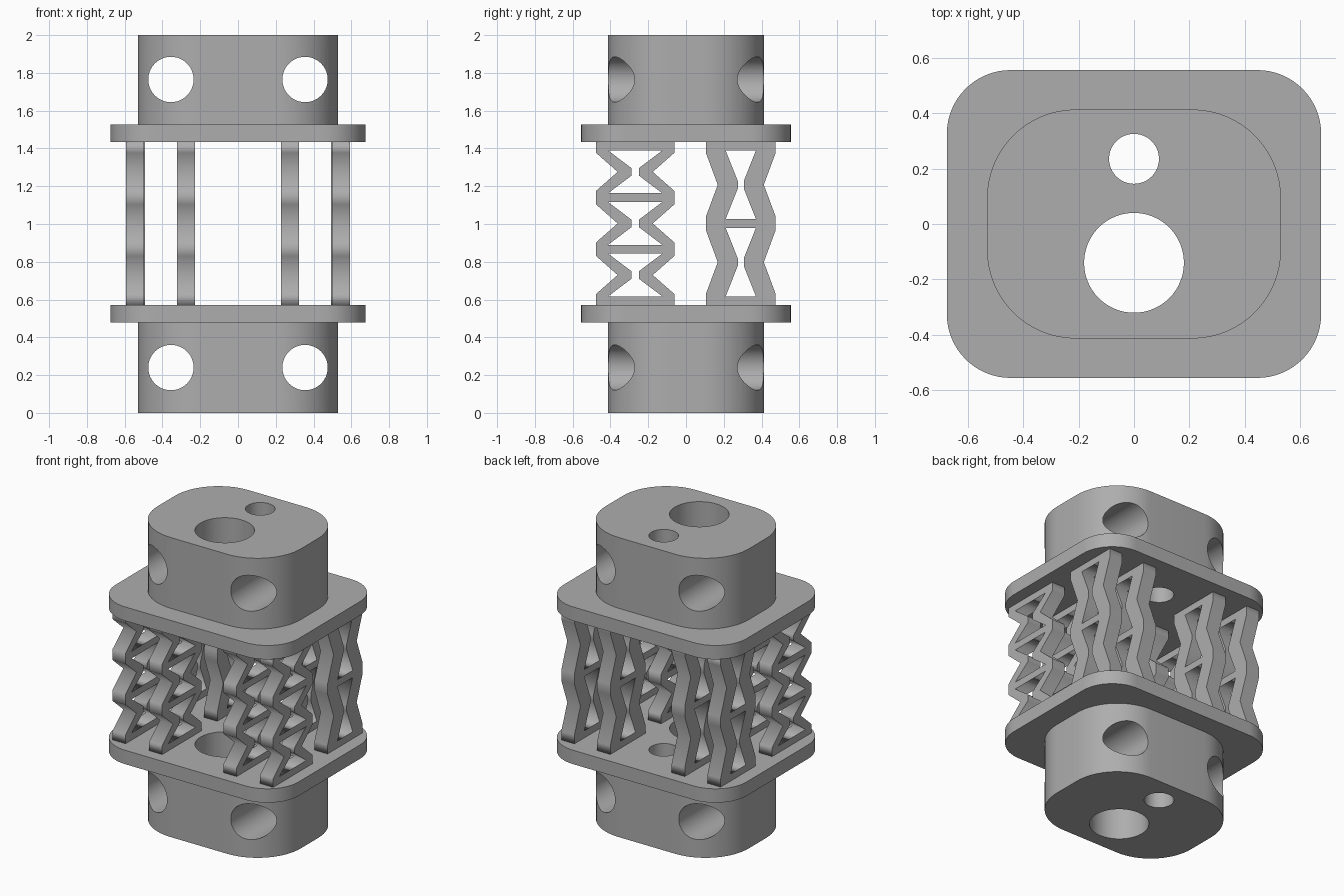
import bpy
import bmesh
import math
from mathutils import Vector

if "Cube" in bpy.data.objects:
    bpy.data.objects.remove(bpy.data.objects["Cube"])

GREY = (0.42, 0.42, 0.42, 1)
grey = bpy.data.materials.new("plain grey")
grey.use_nodes = True
grey.diffuse_color = GREY
grey.node_tree.nodes["Principled BSDF"].inputs["Base Color"].default_value = GREY


def circle(cx, cy, r, n=64):
    return [(cx + r * math.cos(2 * math.pi * i / n), cy + r * math.sin(2 * math.pi * i / n))
            for i in range(n)]


def rounded_rect(hx, hy, r, n=16):
    pts = []
    for k, (sx, sy) in enumerate([(1, 1), (-1, 1), (-1, -1), (1, -1)]):
        for i in range(n + 1):
            a = math.pi / 2 * (k + i / n)
            pts.append((sx * (hx - r) + r * math.cos(a), sy * (hy - r) + r * math.sin(a)))
    return pts


def extrude_loops(name, loops, thickness):
    """Mesh of an outline with holes, extruded evenly about its plane."""
    curve = bpy.data.curves.new(name, "CURVE")
    curve.dimensions = "2D"
    curve.fill_mode = "BOTH"
    curve.extrude = thickness / 2
    for loop in loops:
        spline = curve.splines.new("POLY")
        spline.points.add(len(loop) - 1)
        for p, (u, v) in zip(spline.points, loop):
            p.co = (u, v, 0, 1)
        spline.use_cyclic_u = True
    temp = bpy.data.objects.new(name, curve)
    bpy.context.collection.objects.link(temp)
    bpy.context.view_layer.update()
    mesh = bpy.data.meshes.new_from_object(temp.evaluated_get(bpy.context.evaluated_depsgraph_get()))
    bpy.data.objects.remove(temp)
    bpy.data.curves.remove(curve)
    bm = bmesh.new()
    bm.from_mesh(mesh)
    bmesh.ops.remove_doubles(bm, verts=bm.verts, dist=0.0005)
    bmesh.ops.recalc_face_normals(bm, faces=bm.faces)
    bm.to_mesh(mesh)
    bm.free()
    mesh.name = name
    mesh.materials.clear()
    mesh.materials.append(grey)
    return mesh


def place(name, mesh, location):
    obj = bpy.data.objects.new(name, mesh)
    obj.location = location
    bpy.context.collection.objects.link(obj)
    return obj


def smooth(obj):
    bpy.ops.object.select_all(action="DESELECT")
    obj.select_set(True)
    bpy.context.view_layer.objects.active = obj
    bpy.ops.object.shade_smooth_by_angle(angle=math.radians(30))


# Two bores shared by blocks and flanges
bores = [circle(0, -0.14, 0.18), circle(0, 0.235, 0.09)]

# End blocks with cross holes, and flange plates
block_h, flange_h = 0.478, 0.093
for end, block_z, flange_z, hole_z in (("lower", block_h / 2, 0.524, 0.24),
                                       ("upper", 2 - block_h / 2, 1.481, 1.765)):
    block = place(end + "_block",
                  extrude_loops(end + "_block", [rounded_rect(0.53, 0.413, 0.32)] + bores, block_h),
                  (0, 0, block_z))
    for x in (-0.355, 0.355):
        cutter = place("cross_hole_cutter", extrude_loops("cutter", [circle(0, 0, 0.12)], 2), (x, 0, hole_z))
        cutter.rotation_euler.x = math.pi / 2
        cutter.hide_render = True
        mod = block.modifiers.new("cross_hole", "BOOLEAN")
        mod.operation = "DIFFERENCE"
        mod.solver = "EXACT"
        mod.object = cutter
        bpy.context.view_layer.objects.active = block
        bpy.ops.object.modifier_apply(modifier=mod.name)
        bpy.data.objects.remove(cutter)
    smooth(block)
    flange = place(end + "_flange",
                   extrude_loops(end + "_flange", [rounded_rect(0.675, 0.555, 0.23)] + bores, flange_h),
                   (0, 0, flange_z))
    smooth(flange)


def lattice(name, cells, y_mid, half, notch, hole_half, waist, corner):
    """Stack of re-entrant bow-tie cells standing between the flanges."""
    z0, z1, bar = 0.57, 1.436, 0.047
    pitch = (z1 - z0 - bar) / cells
    side = [(half, z0)]
    holes = []
    for c in range(cells):
        low = z0 + bar / 2 + c * pitch
        mid, high = low + pitch / 2, low + pitch
        side += [(half, low + corner), (notch, mid), (half, high - corner)]
        edge = [(hole_half, low + bar / 2), (waist, mid - 0.02),
                (waist, mid + 0.02), (hole_half, high - bar / 2)]
        holes.append(edge + [(-u, v) for u, v in reversed(edge)])
    side.append((half, z1))
    outline = side + [(-u, v) for u, v in reversed(side)]
    mesh = extrude_loops(name, [outline] + holes, 0.097)
    # Stand the profile upright in the side plane
    for v in mesh.vertices:
        v.co = Vector((v.co.z, v.co.x + y_mid, v.co.y))
    return mesh


front = lattice("front_lattice", 3, -0.269, 0.207, 0.093, 0.143, 0.02, 0.036)
back = lattice("back_lattice", 2, 0.29, 0.185, 0.122, 0.08, 0.016, 0.035)

# Four lattices along each long side
for label, mesh, outer in (("front", front, 0.545), ("back", back, 0.54)):
    for side, s in (("left", 1), ("right", -1)):
        place(f"{label}_{side}_outer_lattice", mesh, (s * outer, 0, 0))
        place(f"{label}_{side}_inner_lattice", mesh, (s * 0.275, 0, 0))
